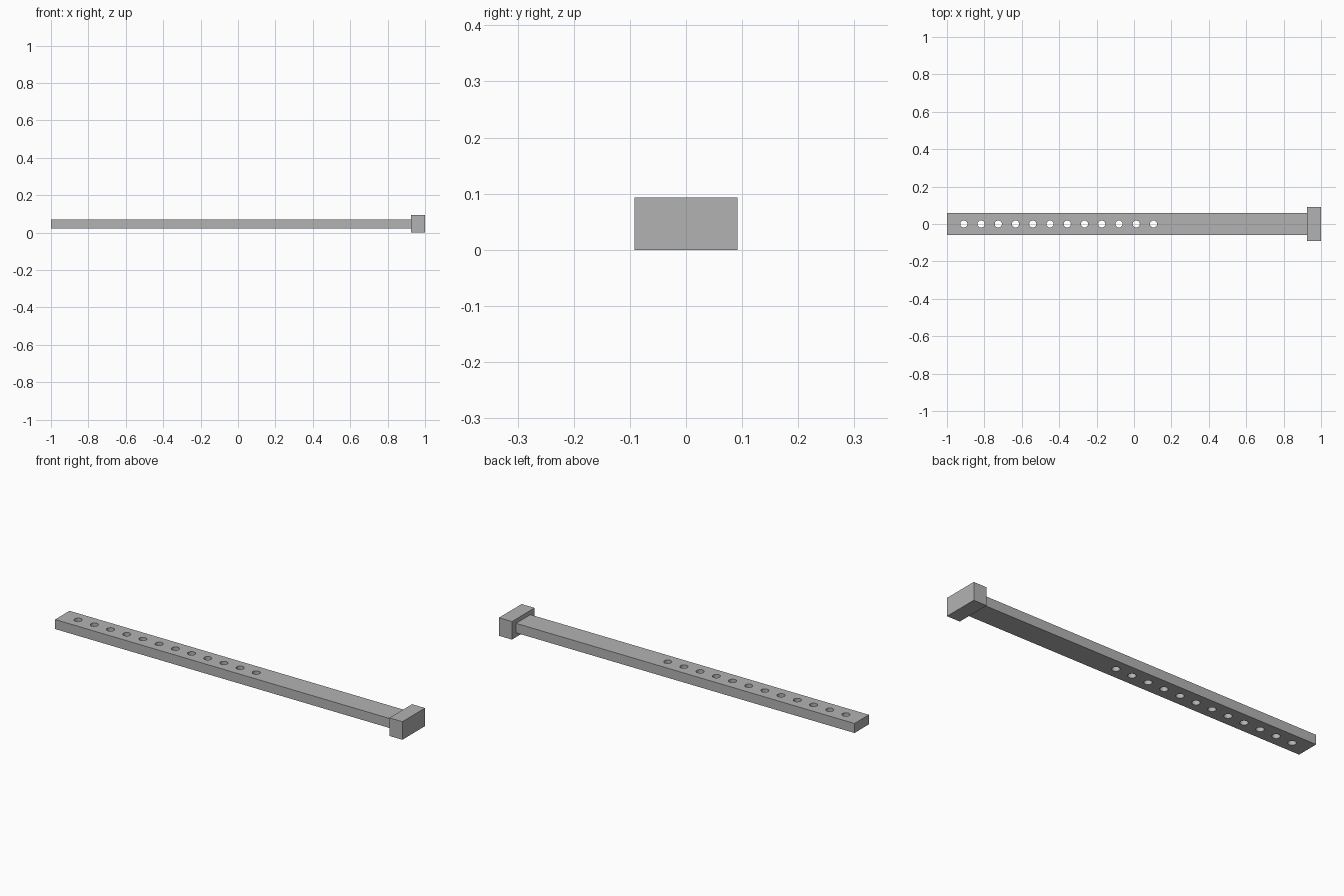
import bpy

default_cube = bpy.data.objects.get("Cube")
if default_cube:
    bpy.data.objects.remove(default_cube, do_unlink=True)

HOLE_COUNT = 12
HOLE_START = -0.91
HOLE_PITCH = 0.0922
HOLE_RADIUS = 0.019
MID_Z = 0.0465

grey = bpy.data.materials.new("plain grey")
grey.use_nodes = True
grey.diffuse_color = (0.45, 0.45, 0.45, 1)
grey.node_tree.nodes["Principled BSDF"].inputs["Base Color"].default_value = grey.diffuse_color


def box(name, x0, x1, width, height):
    """Box spanning x0..x1, centred across and on the bar's mid height."""
    bpy.ops.mesh.primitive_cube_add(size=1, location=((x0 + x1) / 2, 0, MID_Z))
    obj = bpy.context.object
    obj.name = name
    obj.scale = (x1 - x0, width, height)
    bpy.ops.object.transform_apply(location=False, rotation=False, scale=True)
    obj.data.materials.append(grey)
    return obj


# Long flat bar and the wider end block
bar = box("bar", -1, 0.926, 0.117, 0.049)
head = box("end_block", 0.926, 1, 0.184, 0.093)

# Row of round cutters, joined into one helper
cutters = []
for i in range(HOLE_COUNT):
    bpy.ops.mesh.primitive_cylinder_add(
        vertices=32, radius=HOLE_RADIUS, depth=0.2,
        location=(HOLE_START + i * HOLE_PITCH, 0, MID_Z))
    cutters.append(bpy.context.object)
bpy.ops.object.select_all(action='DESELECT')
for c in cutters:
    c.select_set(True)
bpy.context.view_layer.objects.active = cutters[0]
bpy.ops.object.join()
cutter = bpy.context.object
cutter.name = "hole_cutter"
cutter.hide_render = True
cutter.data.materials.append(grey)

# Drill the through holes in the bar
drill = bar.modifiers.new("holes", 'BOOLEAN')
drill.operation = 'DIFFERENCE'
drill.solver = 'EXACT'
drill.object = cutter
bpy.ops.object.select_all(action='DESELECT')
bar.select_set(True)
bpy.context.view_layer.objects.active = bar
bpy.ops.object.modifier_apply(modifier=drill.name)
bpy.data.objects.remove(cutter, do_unlink=True)

# Smooth hole walls, crisp edges
bpy.ops.object.shade_smooth_by_angle()
